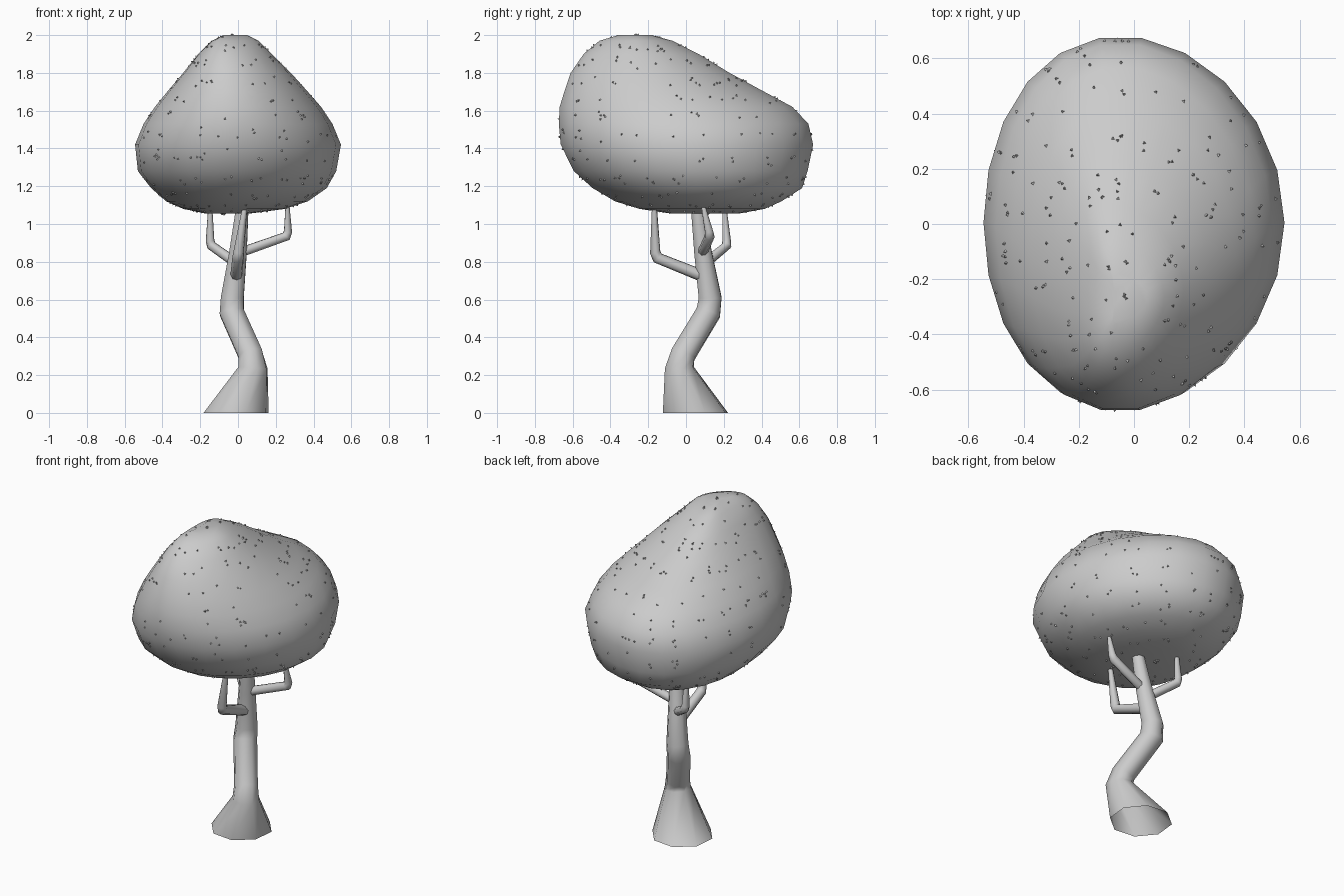
import bpy, bmesh, math, random
from mathutils import Vector

if "Cube" in bpy.data.objects:
    bpy.data.objects.remove(bpy.data.objects["Cube"])

random.seed(4)


def finish(bm, name, angle):
    bmesh.ops.recalc_face_normals(bm, faces=bm.faces)
    mesh = bpy.data.meshes.new(name)
    bm.to_mesh(mesh)
    bm.free()
    ob = bpy.data.objects.new(name, mesh)
    bpy.context.collection.objects.link(ob)
    bpy.ops.object.select_all(action='DESELECT')
    ob.select_set(True)
    bpy.context.view_layer.objects.active = ob
    bpy.ops.object.shade_smooth_by_angle(angle=math.radians(angle))
    return ob


def bridge(bm, rings):
    n = len(rings[0])
    for a, b in zip(rings, rings[1:]):
        for i in range(n):
            bm.faces.new((a[i], a[(i + 1) % n], b[(i + 1) % n], b[i]))


def tube(name, path, sides=8, upright_start=False):
    """Sweep a polygon along points given as (x, y, z, radius)."""
    bm = bmesh.new()
    pts = [Vector(p[:3]) for p in path]
    rings, side = [], Vector((1, 0.3, 0))
    for i, p in enumerate(pts):
        before = (p - pts[max(i - 1, 0)]).normalized()
        after = (pts[min(i + 1, len(pts) - 1)] - p).normalized()
        t = (before + after).normalized()
        if upright_start and i == 0:
            t = Vector((0, 0, 1))
        side = (side - t * side.dot(t)).normalized()
        up = t.cross(side)
        rings.append([bm.verts.new(p + path[i][3] * (
            side * math.cos(2 * math.pi * k / sides) + up * math.sin(2 * math.pi * k / sides)))
            for k in range(sides)])
    bridge(bm, rings)
    bm.faces.new(rings[-1])
    return finish(bm, name, 60)


# Crooked trunk with flared, open foot
tube("trunk", [(-0.01, 0.05, 0, 0.18), (0.08, -0.035, 0.24, 0.08), (0.066, -0.015, 0.31, 0.07),
               (-0.032, 0.118, 0.53, 0.07), (-0.03, 0.128, 0.61, 0.065),
               (0.0, 0.09, 0.85, 0.05), (0.022, 0.06, 1.08, 0.036)], upright_start=True)

# Three elbowed branches reaching into the crown
tube("front_branch", [(-0.01, 0.1, 0.72, 0.032), (0.0, -0.15, 0.82, 0.031),
                      (0.003, -0.163, 0.85, 0.028), (0.035, -0.167, 1.08, 0.014)])
tube("right_branch", [(0.0, 0.085, 0.845, 0.027), (0.255, 0.125, 0.935, 0.027),
                      (0.265, 0.122, 0.96, 0.023), (0.262, 0.09, 1.1, 0.011)])
tube("left_branch", [(-0.005, 0.1, 0.79, 0.027), (-0.14, 0.215, 0.885, 0.026),
                     (-0.148, 0.215, 0.91, 0.023), (-0.147, 0.203, 1.09, 0.011)])

# Crown: stacked rings as (z, ymin, ymax, xmin, xmax)
levels = [(1.055, -0.08, 0.28, -0.17, 0.06), (1.08, -0.25, 0.42, -0.29, 0.25),
          (1.12, -0.38, 0.51, -0.38, 0.37), (1.19, -0.5, 0.62, -0.46, 0.47),
          (1.28, -0.60, 0.65, -0.53, 0.52), (1.42, -0.67, 0.68, -0.545, 0.545),
          (1.53, -0.68, 0.655, -0.50, 0.50), (1.62, -0.675, 0.57, -0.44, 0.44),
          (1.70, -0.65, 0.42, -0.375, 0.37), (1.80, -0.615, 0.235, -0.29, 0.28),
          (1.90, -0.545, 0.07, -0.21, 0.18), (1.97, -0.46, -0.07, -0.14, 0.11),
          (2.0, -0.36, -0.18, -0.07, 0.05)]
bm = bmesh.new()
rings = []
for z, y0, y1, x0, x1 in levels:
    ring = []
    for k in range(22):
        a = 2 * math.pi * k / 22
        y = (y0 + y1) / 2 + (y1 - y0) / 2 * math.sin(a)
        lean = 0.05 * math.sin(a) ** 2
        x = (x0 + x1) / 2 + (x1 - x0) / 2 * math.cos(a) - lean
        ring.append(bm.verts.new((x, y, z)))
    rings.append(ring)
bridge(bm, rings)
bm.faces.new(rings[0])
bm.faces.new(rings[-1])
crown = finish(bm, "crown", 80)

# Tiny leaf tips scattered over the crown
polys = list(crown.data.polygons)
bm = bmesh.new()
for f in random.choices(polys, weights=[p.area for p in polys], k=380):
    corners = [crown.data.vertices[i].co for i in f.vertices]
    w = [random.random() + 0.05 for _ in corners]
    p = sum((c * v for c, v in zip(corners, w)), Vector()) / sum(w)
    n = f.normal
    s = n.orthogonal().normalized()
    t = n.cross(s)
    spin = random.uniform(0, 2 * math.pi)
    base = [bm.verts.new(p + 0.007 * (s * math.cos(spin + k * 2.094) + t * math.sin(spin + k * 2.094)))
            for k in range(3)]
    tip = bm.verts.new(p + n * 0.009 + s * random.uniform(-0.005, 0.005))
    for k in range(3):
        bm.faces.new((base[k], base[(k + 1) % 3], tip))
finish(bm, "leaf_tips", 20)
